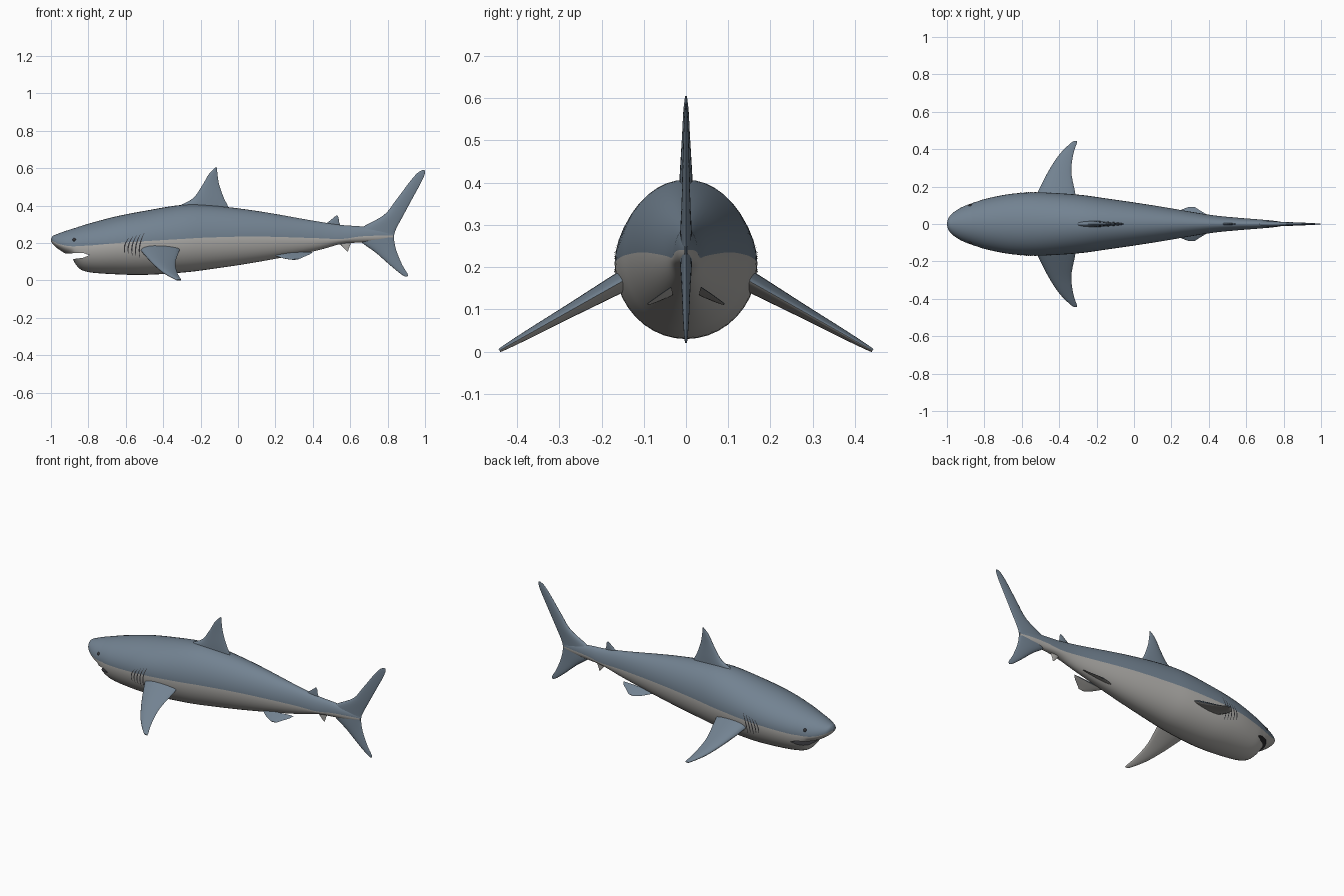
import bpy, bmesh, math
from mathutils import Vector

cube = bpy.data.objects.get("Cube")
if cube:
    bpy.data.objects.remove(cube, do_unlink=True)


def material(name, r, g, b):
    m = bpy.data.materials.new(name)
    m.use_nodes = True
    m.diffuse_color = (r, g, b, 1)
    bsdf = m.node_tree.nodes["Principled BSDF"]
    bsdf.inputs["Base Color"].default_value = (r, g, b, 1)
    bsdf.inputs["Roughness"].default_value = 0.6
    return m


BACK, BELLY, DARK = 0, 1, 2
MATS = [material("slate_blue", .17, .225, .285),
        material("belly_grey", .44, .43, .41),
        material("dark_grey", .035, .035, .04)]


def finish(name, bm, smooth=True):
    """Turn a bmesh into a shaded object."""
    bmesh.ops.recalc_face_normals(bm, faces=bm.faces)
    mesh = bpy.data.meshes.new(name)
    bm.to_mesh(mesh)
    bm.free()
    for m in MATS:
        mesh.materials.append(m)
    ob = bpy.data.objects.new(name, mesh)
    bpy.context.collection.objects.link(ob)
    bpy.ops.object.select_all(action="DESELECT")
    ob.select_set(True)
    bpy.context.view_layer.objects.active = ob
    if smooth:
        bpy.ops.object.shade_smooth_by_angle(angle=math.radians(50))
    return ob


def spline(rows, steps):
    """Smooth curve through rows of numbers."""
    out = []
    last = len(rows) - 1
    for i in range(last):
        quad = [rows[max(0, min(last, i + k))] for k in (-1, 0, 1, 2)]
        for s in range(steps):
            t = s / steps
            out.append([b + t / 2 * (c - a + t * (2*a - 5*b + 4*c - d + t * (3 * (b - c) + d - a)))
                        for a, b, c, d in zip(*quad)])
    out.append(list(rows[-1]))
    return out


def loft(rings, colour):
    """Skin closed rings; colour(ring position index) picks each face's material."""
    bm = bmesh.new()
    loops = [[bm.verts.new(p) for p in ring] for ring in rings]
    n = len(loops[0])
    for a, b in zip(loops, loops[1:]):
        for k in range(n):
            f = bm.faces.new((a[k], a[(k + 1) % n], b[(k + 1) % n], b[k]))
            f.material_index = colour(k)
    for end in (loops[0], loops[-1]):
        bm.faces.new(end).material_index = colour(0)
    return bm


# Body: x, top, colour line, bottom, half width
STATIONS = spline([
    (-1, .222, .215, .208, .006), (-.99, .238, .21, .195, .035),
    (-.97, .247, .2, .175, .058), (-.93, .262, .188, .148, .085),
    (-.89, .275, .183, .125, .103), (-.87, .281, .183, .09, .11),
    (-.84, .291, .185, .058, .12), (-.78, .309, .188, .042, .138),
    (-.65, .343, .2, .033, .162), (-.5, .372, .21, .03, .169),
    (-.3, .404, .222, .042, .157), (-.15, .402, .23, .06, .137),
    (.1, .372, .235, .098, .1), (.4, .32, .227, .155, .05),
    (.55, .297, .222, .195, .034), (.65, .29, .235, .203, .026),
    (.75, .278, .24, .21, .017), (.83, .255, .24, .225, .004)], 5)
SIDES = 40


def body_ring(x, top, mid, bottom, w):
    ring = []
    for k in range(SIDES):
        a = math.tau * k / SIDES
        h = top - mid if k < SIDES / 2 else mid - bottom
        ring.append((x, w * math.cos(a), mid + h * math.sin(a)))
    return ring


def skin(x, z):
    """Half width of the body at a given length and height."""
    for p, q in zip(STATIONS, STATIONS[1:]):
        if p[0] <= x <= q[0]:
            t = (x - p[0]) / (q[0] - p[0])
            _, top, mid, bottom, w = [a + t * (b - a) for a, b in zip(p, q)]
            u = (z - mid) / (top - mid if z > mid else mid - bottom)
            return w * math.sqrt(max(0, 1 - u * u))


body = finish("body", loft([body_ring(*s) for s in STATIONS],
                           lambda k: BACK if k < SIDES / 2 else BELLY))

# Mouth: a wedge cut through the head
mouth = [(-.98, .138), (-.9, .145), (-.83, .148), (-.795, .135),
         (-.83, .121), (-.88, .115), (-.98, .105)]
cutter = finish("mouth_cutter", loft([[(x, y, z) for x, z in mouth] for y in (-.3, .3)],
                                     lambda k: DARK), False)
cutter.hide_render = True
cut = body.modifiers.new("mouth", "BOOLEAN")
cut.operation, cut.solver, cut.object = "DIFFERENCE", "EXACT", cutter
bpy.context.view_layer.objects.active = body
bpy.ops.object.modifier_apply(modifier=cut.name)
bpy.data.objects.remove(cutter, do_unlink=True)


def fin(name, sections, origin=(0, 0, 0), span=(0, 0, 1), slope=0, colours=(BACK, BACK)):
    """Fin from rows of span, leading x, trailing x, half thickness."""
    origin, span = Vector(origin), Vector(span).normalized()
    normal = Vector((1, 0, 0)).cross(span)
    if normal.z < 0:
        normal = -normal
    n = 20
    rings = []
    for s, lead, trail, thick in spline(sections, 5):
        ring = []
        for k in range(n):
            a = math.tau * k / n
            x = (lead + trail) / 2 + (trail - lead) / 2 * math.cos(a)
            t = thick * math.sin(a) * (1 - .35 * math.cos(a))
            ring.append(origin + span * s + normal * t
                        + Vector((x, 0, slope * (x - sections[0][1]))))
        rings.append(ring)
    finish(name, loft(rings, lambda k: colours[0] if k < n / 2 else colours[1]))


# Fins on the centre line
fin("dorsal_fin", [(.36, -.34, -.045, .016), (.4, -.31, -.055, .015), (.44, -.24, -.075, .013),
                   (.51, -.19, -.1, .009), (.57, -.155, -.11, .006), (.605, -.12, -.112, .002)])
fin("rear_dorsal_fin", [(.29, .45, .55, .006), (.315, .485, .54, .005),
                        (.335, .51, .538, .003), (.347, .525, .532, .001)])
fin("anal_fin", [(.215, .52, .61, .006), (.19, .55, .6, .005),
                 (.17, .568, .592, .003), (.155, .583, .588, .001)], colours=(BELLY, BELLY))
fin("tail_fin", [(.02, .895, .905, .002), (.035, .87, .907, .004), (.08, .815, .88, .007),
                 (.15, .735, .85, .01), (.2, .665, .837, .013), (.245, .62, .835, .014),
                 (.285, .665, .85, .013), (.35, .78, .885, .01), (.43, .845, .928, .008),
                 (.53, .92, .982, .005), (.575, .96, 1, .003), (.59, .985, .998, .001)])

# Paired fins, gills and eyes
for side, label in ((1, "left"), (-1, "right")):
    fin(label + "_pectoral_fin",
        [(0, -.53, -.31, .024), (.046, -.515, -.315, .022), (.17, -.46, -.335, .015),
         (.276, -.4, -.325, .01), (.35, -.335, -.305, .005), (.357, -.318, -.307, .002)],
        (0, side * .13, .178), (0, side * .87, -.49), colours=(BACK, BELLY))
    fin(label + "_pelvic_fin",
        [(0, .19, .4, .007), (.02, .215, .385, .006), (.045, .25, .35, .004), (.064, .29, .325, .002)],
        (0, side * .035, .135), (0, side * .87, -.5), .08, (BACK, BELLY))

    bm = bmesh.new()
    for i in range(5):
        reach = .042 + .006 * i
        previous = None
        for j in range(13):
            u = j / 6 - 1
            z = .188 + reach * u
            x = -.605 + .02 * i + .012 * u * (u + 1)
            half = .0005 + .003 * (1 - u * u)
            pair = [bm.verts.new((v, side * (skin(v, z) + .002), z)) for v in (x - half, x + half)]
            if previous:
                bm.faces.new((*previous, pair[1], pair[0])).material_index = DARK
            previous = pair
    # Flat strips need their faces turned outward by hand
    gills = finish(label + "_gill_slits", bm)
    if gills.data.polygons[0].normal.y * side < 0:
        gills.data.flip_normals()

    bm = bmesh.new()
    bmesh.ops.create_uvsphere(bm, u_segments=16, v_segments=10, radius=.01)
    bmesh.ops.translate(bm, verts=bm.verts, vec=(-.875, side * (skin(-.875, .217) - .004), .217))
    for f in bm.faces:
        f.material_index = DARK
    finish(label + "_eye", bm)
